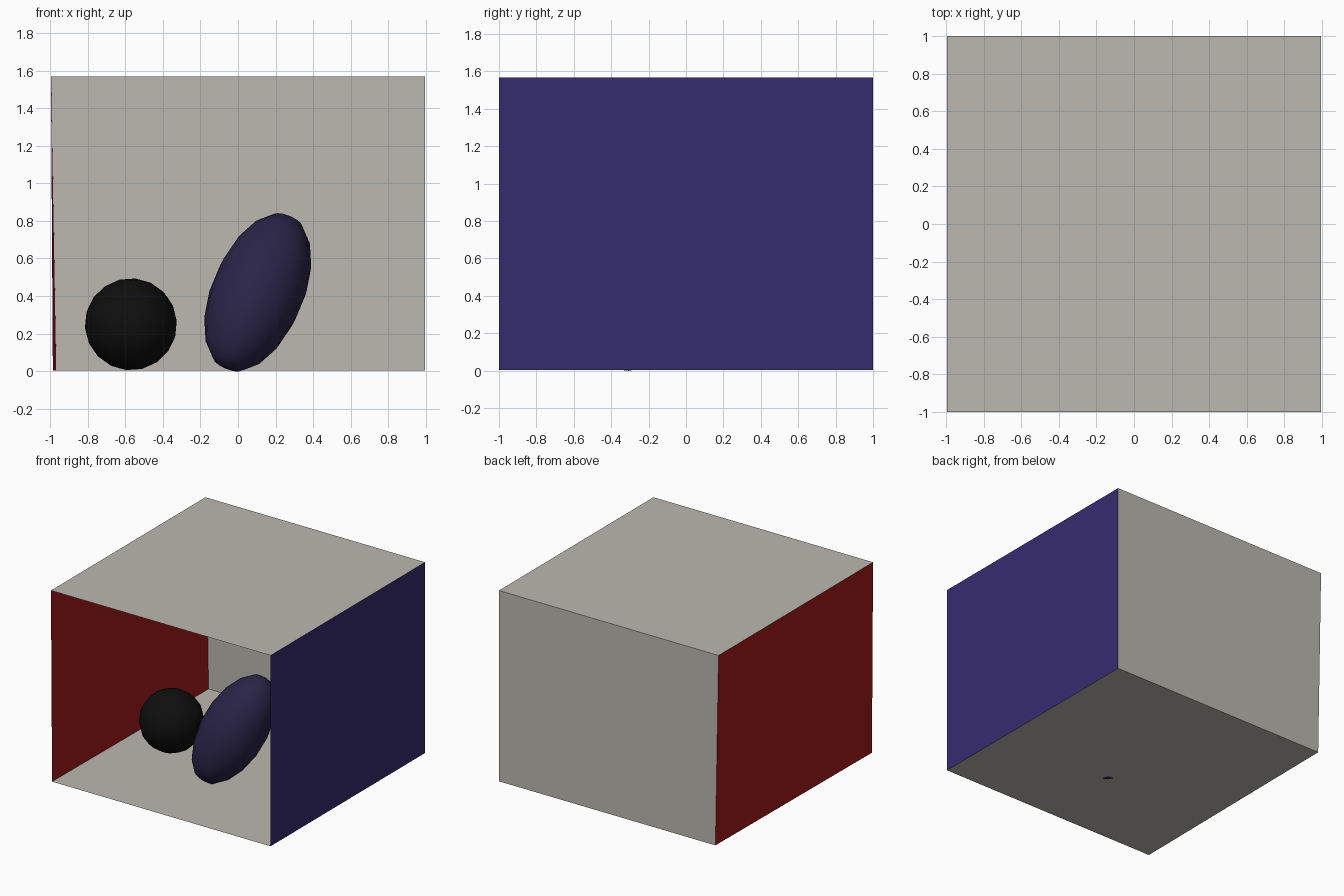
import bpy
from mathutils import Vector

if "Cube" in bpy.data.objects:
    bpy.data.objects.remove(bpy.data.objects["Cube"])


def material(name, rgb):
    mat = bpy.data.materials.new(name)
    mat.diffuse_color = (*rgb, 1)
    mat.use_nodes = True
    mat.node_tree.nodes["Principled BSDF"].inputs["Base Color"].default_value = mat.diffuse_color
    return mat


def panel(name, corners, mat):
    mesh = bpy.data.meshes.new(name)
    mesh.from_pydata(corners, [], [(0, 1, 2, 3)])
    mesh.materials.append(mat)
    obj = bpy.data.objects.new(name, mesh)
    bpy.context.collection.objects.link(obj)


def ball(name, centre, size, axis, mat):
    bpy.ops.mesh.primitive_uv_sphere_add(segments=14, ring_count=9, radius=1, location=centre)
    obj = bpy.context.object
    obj.name = name
    obj.scale = size
    obj.rotation_euler = Vector(axis).to_track_quat('Z', 'Y').to_euler()
    obj.data.materials.append(mat)
    bpy.ops.object.shade_smooth()


plaster = material("plaster", (0.497, 0.479, 0.429))
red = material("red_paint", (0.371, 0.0103, 0.0097))
blue = material("blue_paint", (0.036, 0.025, 0.162))
violet = material("violet", (0.022, 0.017, 0.062))
black = material("black", (0.0045, 0.0045, 0.0045))

# Room corners: the left wall leans slightly, so its bottom edge is inset
Z0, Z1, R = 0.004, 1.567, 0.995
floor_fl, floor_fr = (-0.985, -1, Z0), (R, -1, Z0)
floor_bl, floor_br = (-0.967, 1, Z0), (R, 1, Z0)
ceil_fl, ceil_fr = (-R, -1, Z1), (R, -1, Z1)
ceil_bl, ceil_br = (-R, 1, Z1), (R, 1, Z1)

# Room shell, open at the front
panel("floor", [floor_fl, floor_fr, floor_br, floor_bl], plaster)
panel("ceiling", [ceil_fl, ceil_bl, ceil_br, ceil_fr], plaster)
panel("back_wall", [floor_bl, floor_br, ceil_br, ceil_bl], plaster)
panel("left_wall", [floor_fl, floor_bl, ceil_bl, ceil_fl], red)
panel("right_wall", [floor_fr, ceil_fr, ceil_br, floor_br], blue)

# Flat light panel just below the ceiling
L = 1.556
panel("ceiling_light", [(-0.23, -0.18, L), (-0.23, 0.19, L),
                        (0.23, 0.19, L), (0.23, -0.18, L)], plaster)

# Round ball and tilted egg-shaped ball
ball("black_ball", (-0.57, -0.045, 0.25), (0.245,) * 3, (0.1, 0.05, 1), black)
ball("tilted_ellipsoid", (0.105, -0.2, 0.42), (0.248, 0.248, 0.468), (0.36, 0.36, 0.86), violet)
